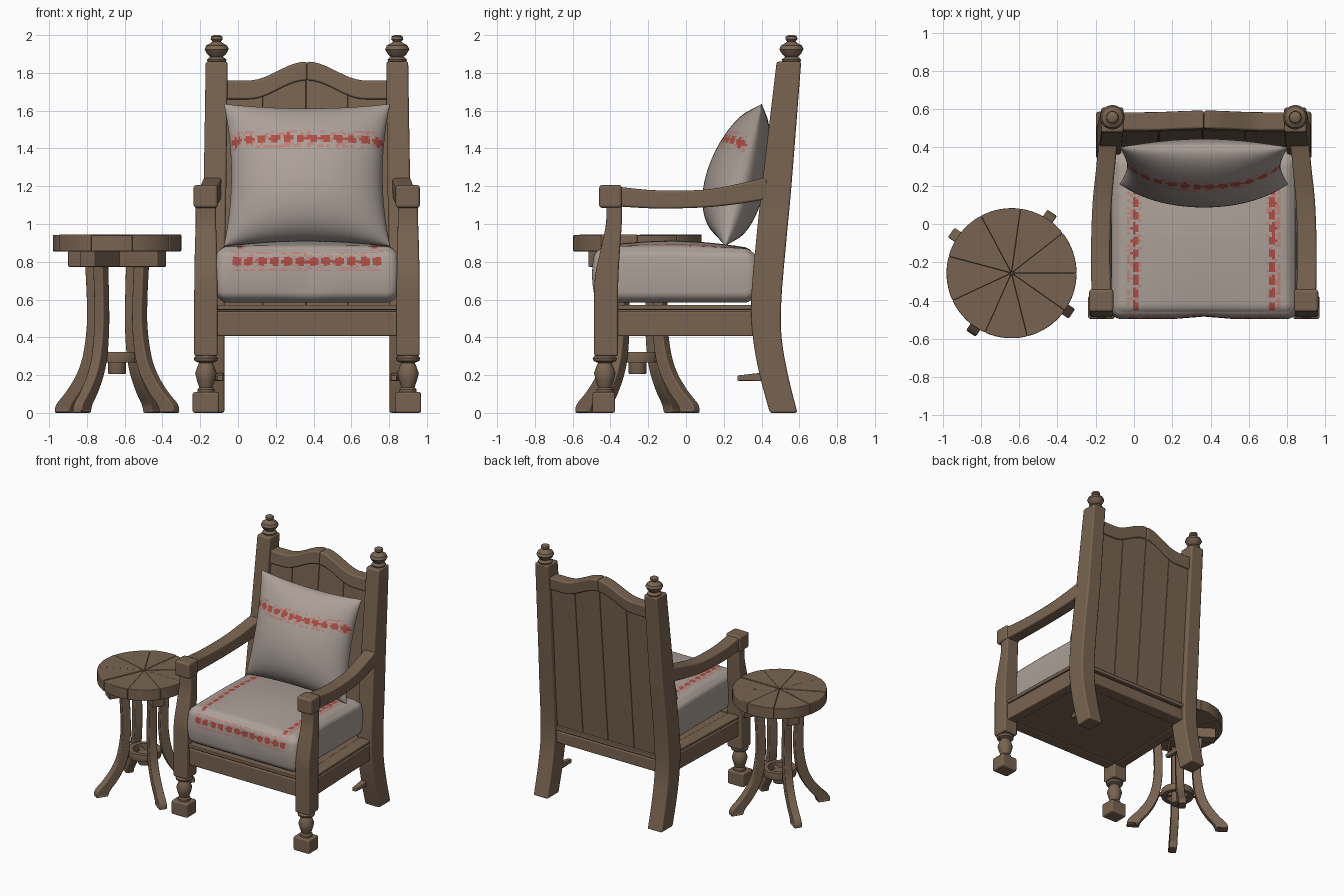
import bpy, bmesh, math, random
from mathutils import Vector

random.seed(4)
if "Cube" in bpy.data.objects:
    bpy.data.objects.remove(bpy.data.objects["Cube"], do_unlink=True)

CX = 0.365                 # chair centre line
TABLE = (-0.64, -0.257)    # side table centre
X, Y, Z = Vector((1, 0, 0)), Vector((0, 1, 0)), Vector((0, 0, 1))


def material(name, rgb):
    m = bpy.data.materials.new(name)
    m.use_nodes = True
    m.diffuse_color = (*rgb, 1)
    m.node_tree.nodes["Principled BSDF"].inputs["Base Color"].default_value = (*rgb, 1)
    return m


wood = material("brown_wood", (0.19, 0.127, 0.082))
fabric = material("grey_fabric", (0.41, 0.35, 0.315))
red = material("red_thread", (0.42, 0.075, 0.06))
pink = material("pink_thread", (0.5, 0.22, 0.19))


def finish(name, bm, mats=(wood,), bevel=0.0, loc=(0, 0, 0), angle=35):
    bmesh.ops.recalc_face_normals(bm, faces=bm.faces[:])
    me = bpy.data.meshes.new(name)
    bm.to_mesh(me)
    bm.free()
    ob = bpy.data.objects.new(name, me)
    bpy.context.collection.objects.link(ob)
    ob.location = loc
    for m in mats:
        me.materials.append(m)
    bpy.ops.object.select_all(action='DESELECT')
    ob.select_set(True)
    bpy.context.view_layer.objects.active = ob
    bpy.ops.object.shade_smooth_by_angle(angle=math.radians(angle))
    if bevel:
        b = ob.modifiers.new("soft_edges", 'BEVEL')
        b.width, b.segments, b.harden_normals = bevel, 2, True
    return ob


def spline(pts, steps):
    # Catmull-Rom through tuples of any length
    out = []
    for i in range(len(pts) - 1):
        a, b, c, d = pts[max(i - 1, 0)], pts[i], pts[i + 1], pts[min(i + 2, len(pts) - 1)]
        for k in range(steps):
            t = k / steps
            out.append(tuple(0.5 * (2*q + (r - p)*t + (2*p - 5*q + 4*r - s)*t*t
                                    + (3*q - p - 3*r + s)*t**3)
                             for p, q, r, s in zip(a, b, c, d)))
    return out + [pts[-1]]


def loft(name, secs, u, v, steps=1, bevel=0.01, loc=(0, 0, 0)):
    # each section: centre x, y, z, half size along u, half size along v
    bm = bmesh.new()
    rings = []
    for x, y, z, a, b in spline(secs, steps):
        c = Vector((x, y, z))
        rings.append([bm.verts.new(c + u*a*i + v*b*j)
                      for i, j in ((-1, -1), (1, -1), (1, 1), (-1, 1))])
    for r, s in zip(rings, rings[1:]):
        for k in range(4):
            bm.faces.new((r[k], r[k - 1], s[k - 1], s[k]))
    bm.faces.new(rings[0])
    bm.faces.new(rings[-1])
    return finish(name, bm, bevel=bevel, loc=loc)


def box(name, x0, x1, y0, y1, z0, z1, bevel=0.01):
    cx, cy, a, b = (x0 + x1)/2, (y0 + y1)/2, (x1 - x0)/2, (y1 - y0)/2
    return loft(name, [(cx, cy, z0, a, b), (cx, cy, z1, a, b)], X, Y, 1, bevel)


def lathe(name, profile, loc, closed=False):
    bm = bmesh.new()
    vs = [bm.verts.new((r, 0, z)) for r, z in profile]
    es = [bm.edges.new(p) for p in zip(vs, vs[1:])]
    if closed:
        es.append(bm.edges.new((vs[-1], vs[0])))
    bmesh.ops.spin(bm, geom=vs + es, axis=Z, cent=(0, 0, 0), angle=math.tau, steps=24)
    bmesh.ops.remove_doubles(bm, verts=bm.verts[:], dist=0.0005)
    return finish(name, bm, loc=loc)


# ---- chair: posts, legs and arms on both sides
for s, side in ((1, "left"), (-1, "right")):
    def at(off):
        return CX + s * off
    loft(side + "_back_post", [
        (at(.50), .517, 0, .063, .073), (at(.50), .465, .2, .063, .075),
        (at(.50), .43, .4, .063, .076), (at(.50), .425, .6, .063, .08),
        (at(.495), .45, .9, .062, .08), (at(.487), .48, 1.2, .06, .078),
        (at(.478), .545, 1.86, .058, .065)], X, Y, 4, .012)
    lathe(side + "_finial", [(0, 1.84), (.045, 1.85), (.052, 1.87), (.034, 1.885), (.05, 1.9),
                             (.064, 1.925), (.055, 1.945), (.028, 1.96), (.022, 1.967),
                             (.032, 1.978), (.03, 1.992), (.016, 2), (0, 2)],
          (at(.478), .558, 0))
    f = at(.535)
    box(side + "_front_foot", f - .07, f + .07, -.496, -.375, 0, .11, .012)
    lathe(side + "_turned_leg", [(0, .1), (.045, .105), (.045, .125), (.035, .135), (.047, .17),
                                 (.057, .21), (.045, .245), (.036, .265), (.06, .275),
                                 (.064, .29), (.05, .305), (0, .31)], (f, -.43, 0))
    loft(side + "_front_post", [
        (f, -.423, .3, .062, .063), (f, -.423, .55, .062, .063), (f, -.42, .72, .061, .062),
        (f, -.398, .88, .058, .05), (f, -.382, 1.0, .054, .042),
        (f, -.38, 1.1, .054, .042)], X, Y, 4, .012)
    box(side + "_arm_block", f - .065, f + .063, -.46, -.34, 1.085, 1.207, .016)
    loft(side + "_armrest", [
        (at(.535), -.36, 1.145, .052, .052), (at(.54), -.15, 1.13, .05, .048),
        (at(.532), .1, 1.135, .05, .047), (at(.515), .28, 1.16, .049, .053),
        (at(.50), .43, 1.19, .049, .058)], X, Z, 5, .012)
    loft(side + "_stretcher_stub", [(at(.465), .43, .192, .024, .024),
                                    (at(.46), .272, .184, .016, .014)], X, Z, 1, .006)
    # seat side rail with its moulding
    for part, z, h, w in (("rail", .472, .066, .042), ("moulding", .558, .013, .046)):
        loft(side + "_seat_" + part, [(at(.53), -.42, z, w, h), (at(.50), .42, z, w, h)],
             X, Z, 1, .008)

# ---- seat frame
box("front_seat_rail", CX - .5, CX + .5, -.455, -.36, .406, .538)
box("front_seat_moulding", CX - .5, CX + .5, -.463, -.36, .546, .572, .006)
box("back_seat_rail", CX - .48, CX + .48, .37, .475, .406, .5)
box("back_seat_moulding", CX - .48, CX + .48, .37, .485, .508, .54, .006)
box("seat_base", CX - .49, CX + .49, -.43, .43, .412, .565, 0)


# ---- back rest with arched top
def crest(d):
    return 1.76 + .05 * (1 + math.cos(math.pi * min(abs(d) / .31, 1)))


LEAN = Vector((0, .0885, 1))


def back_strip(name, x0, x1, low, high, half, n, bevel):
    secs = []
    for i in range(n + 1):
        d = x0 + (x1 - x0) * i / n
        a, b = low(d), high(d)
        mid = (a + b) / 2
        secs.append((CX + d, .43 + .0885 * (mid - .55), mid, half, (b - a) / 2))
    return loft(name, secs, Y, LEAN, 1, bevel)


cuts = (-.455, -.235, -.005, .215, .455)
for i, (a, b) in enumerate(zip(cuts, cuts[1:])):
    back_strip("back_plank_%d" % (i + 1), a, b, lambda d: .53,
               lambda d: crest(d) - .02, .034, 10, .005)
for n, a, b in (("right", -.455, 0), ("left", 0, .455)):
    back_strip(n + "_crest_rail", a, b, lambda d: crest(d) - .1, crest, .048, 14, .012)


# ---- embroidered bands: rows of red motifs with a pink speckled edge
def stitch(along, across, half):
    u = (along / .068) % 1 - .5
    v = across / half
    if abs(v) > 1:
        return 0
    if (u / .42)**2 + (v / .5)**2 < random.uniform(.75, 1.1):
        return 1
    if abs(v) > .88:
        return 2 if random.random() < .6 else 0
    return 2 if random.random() < .22 else 0


# ---- seat cushion
bm = bmesh.new()
bmesh.ops.create_cube(bm, size=2)
bmesh.ops.subdivide_edges(bm, edges=bm.edges[:], cuts=63, use_grid_fill=True)
half, rad = Vector((.475, .42, .148)), .055
for v in bm.verts:
    g = v.co.copy()
    p = Vector(a * b for a, b in zip(g, half))
    q = Vector(max(-h + rad, min(h - rad, c)) for c, h in zip(p, half))
    p = q + (p - q).normalized() * rad
    fx, fy, fz = (1 - c * c for c in g)
    p.z += (.032 * fx * fy if g.z > 0 else 0) - .012 * max(g.y, 0) * max(g.z, 0)
    p.y += .022 * g.y * fz * (.4 + .6 * min(1, abs(g.x) * 3))
    p.x += .012 * g.x * fz
    v.co = p
bm.normal_update()
for f in bm.faces:
    c, n = f.calc_center_median(), f.normal
    if n.y < -.6 and abs(c.x) < .395:
        f.material_index = stitch(c.x, c.z - .07, .05)
    elif n.z > .6:
        f.material_index = stitch(c.y, abs(c.x) - .36, .037)
finish("seat_cushion", bm, (fabric, red, pink), loc=(CX, -.055, .732), angle=60)

# ---- back pillow: two bulging sheets welded at the seam
bm = bmesh.new()
N = 72
for bulge in (-.19, .125):
    rows = []
    for j in range(N + 1):
        row = []
        for i in range(N + 1):
            u, v = (math.sin(math.pi / 2 * (2 * k / N - 1)) for k in (i, j))
            fu, fv = 1 - u * u, 1 - v * v
            puff = (fu * fv) ** .5 * (1 - .18 * v)
            row.append(bm.verts.new((.44 * u * (1 - .09 * fv), bulge * puff,
                                     .388 * v * (1 - .07 * fu))))
        rows.append(row)
    for r, s in zip(rows, rows[1:]):
        for i in range(N):
            f = bm.faces.new((r[i], r[i + 1], s[i + 1], s[i]))
            c = f.calc_center_median()
            if bulge < 0 and abs(c.x) < .41:
                f.material_index = stitch(c.x, c.z - .163, .05)
bmesh.ops.remove_doubles(bm, verts=bm.verts[:], dist=.0001)
pillow = finish("back_pillow", bm, (fabric, red, pink), loc=(CX, .305, 1.26), angle=80)
pillow.rotation_euler.x = -math.radians(14.4)

# ---- side table: top of uneven wedges
spokes = [0, 38, 82, 118, 165, 205, 246, 284, 325, 360]
for k, (a, b) in enumerate(zip(spokes, spokes[1:])):
    bm = bmesh.new()
    arc = [math.radians(a + (b - a) * i / 8) for i in range(9)]
    outline = [(0, 0)] + [(.34 * math.cos(t), .34 * math.sin(t)) for t in arc]
    base = bm.faces.new([bm.verts.new((x, y, .855)) for x, y in outline])
    ext = bmesh.ops.extrude_face_region(bm, geom=[base])
    top = [g for g in ext["geom"] if isinstance(g, bmesh.types.BMVert)]
    bmesh.ops.translate(bm, verts=top, vec=(0, 0, .086 + .002 * (k % 3)))
    finish("table_top_wedge_%d" % (k + 1), bm, bevel=.006, loc=(*TABLE, 0))

# ---- side table: splayed legs, crossed beams, lower ring
leg = [(.335, 0, 0, .03, .046), (.322, 0, .045, .03, .05), (.265, 0, .11, .03, .046),
       (.205, 0, .2, .03, .04), (.167, 0, .3, .03, .036), (.146, 0, .45, .03, .032),
       (.146, 0, .6, .03, .031), (.155, 0, .78, .03, .032), (.158, 0, .84, .03, .032)]
for k in range(4):
    ob = loft("table_leg_%d" % (k + 1), leg, Y, X, 4, .008, (*TABLE, 0))
    ob.rotation_euler.z = math.radians(56 + 90 * k)
for k in range(2):
    for part, r, w, z, h in (("beam", .285, .045, .815, .042), ("spoke", .15, .014, .285, .014)):
        ob = loft("table_%s_%d" % (part, k + 1), [(-r, 0, z, w, h), (r, 0, z, w, h)],
                  Y, Z, 1, .006, (*TABLE, 0))
        ob.rotation_euler.z = math.radians(56 + 90 * k)
lathe("table_lower_ring", [(.085, .268), (.12, .268), (.125, .295), (.12, .322), (.085, .322)],
      (*TABLE, 0), True)
lathe("table_hub", [(0, .205), (.044, .205), (.048, .215), (.048, .295), (0, .305)], (*TABLE, 0))
